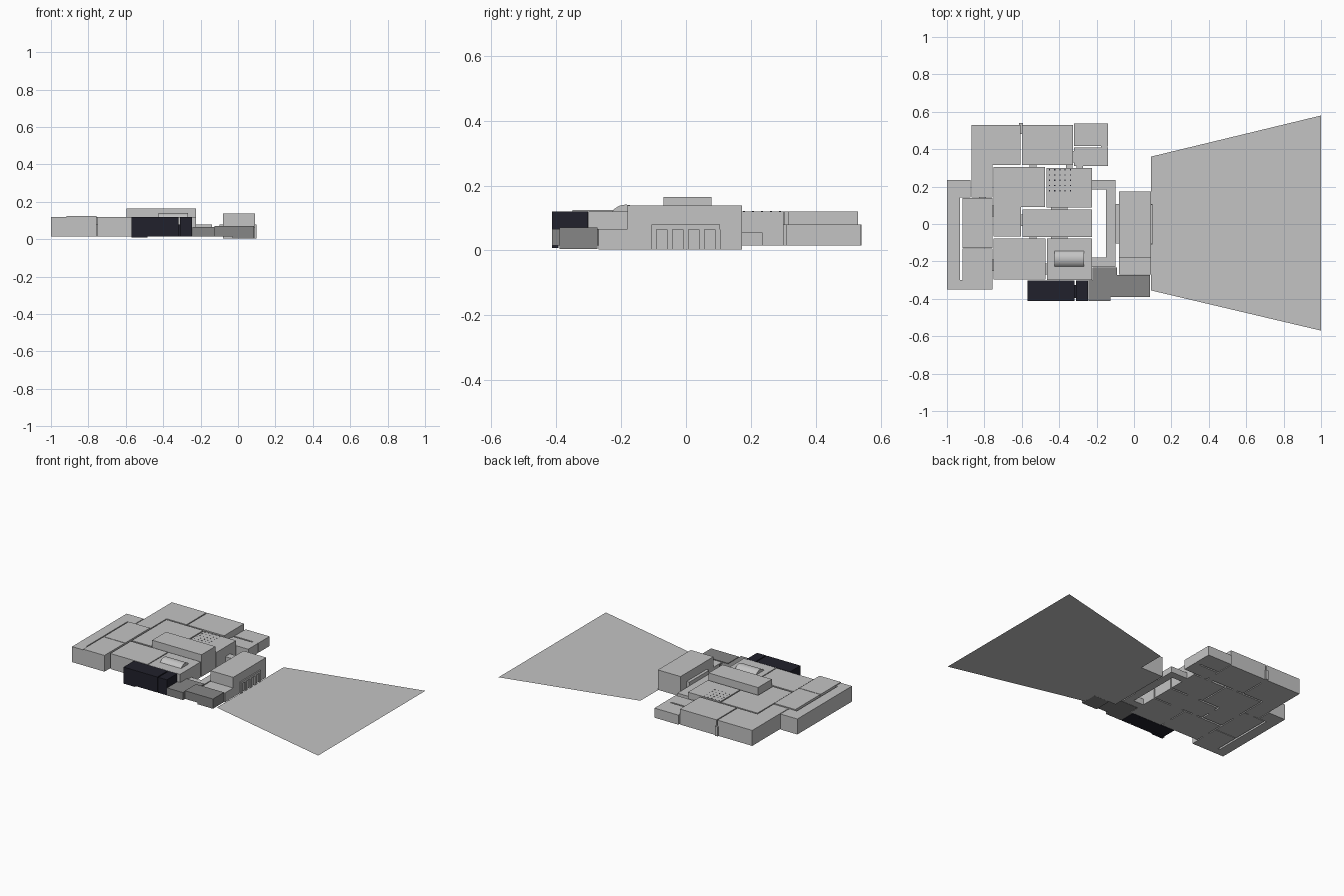
import bpy
import bmesh
import math

default_cube = bpy.data.objects.get("Cube")
if default_cube:
    bpy.data.objects.remove(default_cube, do_unlink=True)

FLOOR = 0.015
ROOF = 0.12
LOW_ROOF = 0.08


def make_material(name, red, green, blue):
    material = bpy.data.materials.new(name)
    material.use_nodes = True
    colour = (red, green, blue, 1)
    material.diffuse_color = colour
    shader = material.node_tree.nodes["Principled BSDF"]
    shader.inputs["Base Color"].default_value = colour
    return material


LIGHT = make_material("light grey", 0.55, 0.55, 0.55)
DARK = make_material("dark grey", 0.24, 0.24, 0.24)
BLACK = make_material("blue black", 0.015, 0.015, 0.025)


def finish(bm, name, material):
    bmesh.ops.recalc_face_normals(bm, faces=bm.faces)
    mesh = bpy.data.meshes.new(name)
    bm.to_mesh(mesh)
    bm.free()
    mesh.materials.append(material)
    obj = bpy.data.objects.new(name, mesh)
    bpy.context.collection.objects.link(obj)
    return obj


def slab(name, outline, bottom=FLOOR, top=ROOF, material=LIGHT):
    """Extrude a plan outline upwards."""
    bm = bmesh.new()
    face = bm.faces.new([bm.verts.new((x, y, bottom)) for x, y in outline])
    if top > bottom:
        result = bmesh.ops.extrude_face_region(bm, geom=[face], use_keep_orig=True)
        raised = [v for v in result["geom"] if isinstance(v, bmesh.types.BMVert)]
        bmesh.ops.translate(bm, vec=(0, 0, top - bottom), verts=raised)
    return finish(bm, name, material)


def block(name, left, right, front, back, bottom=FLOOR, top=ROOF, material=LIGHT):
    outline = [(left, front), (right, front), (right, back), (left, back)]
    return slab(name, outline, bottom, top, material)


def link(x, y, length, along_x, material=LIGHT):
    """Small passage bridging the gap between two neighbouring blocks."""
    half_x, half_y = (length / 2, 0.01) if along_x else (0.01, length / 2)
    block("passage_link", x - half_x, x + half_x, y - half_y, y + half_y,
          top=LOW_ROOF, material=material)


# Flat apron in front of the entrance
slab("apron", [(0.09, -0.355), (1, -0.57), (1, 0.58), (0.09, 0.36)], 0, 0)

# Outer wing with its long groove
slab("outer_wing", [(-1, -0.35), (-0.91, -0.35), (-0.91, -0.3), (-0.93, -0.3),
                    (-0.93, 0.142), (-0.873, 0.142), (-0.873, 0.235), (-1, 0.235)])
block("outer_wing_front_hall", -0.917, -0.757, -0.35, -0.132, top=0.125)
block("outer_wing_rear_hall", -0.917, -0.757, -0.128, 0.138, top=0.125)

# Rear row of blocks
slab("rear_corner_hall", [(-0.868, 0.142), (-0.757, 0.142), (-0.757, 0.315),
                          (-0.607, 0.315), (-0.607, 0.53), (-0.868, 0.53)])
block("rear_middle_hall", -0.6, -0.325, 0.315, 0.53)
block("rear_annex_back", -0.32, -0.14, 0.418, 0.538, top=LOW_ROOF)
block("rear_annex_front", -0.32, -0.14, 0.31, 0.408, top=LOW_ROOF)

# Central blocks
slab("central_hall", [(-0.75, -0.066), (-0.605, -0.066), (-0.605, 0.09),
                      (-0.475, 0.09), (-0.475, 0.305), (-0.75, 0.305)])
block("raised_hall", -0.595, -0.225, -0.07, 0.078, top=0.165)
block("vented_hall", -0.467, -0.225, 0.088, 0.3)
block("front_corner_hall", -0.75, -0.472, -0.297, -0.078)
block("skylight_hall", -0.466, -0.225, -0.3, -0.078)

# Small roof vents
for column in range(5):
    for row in range(5):
        x, y = -0.455 + column * 0.028, 0.175 + row * 0.028
        block("roof_vent", x, x + 0.006, y, y + 0.006, ROOF, ROOF + 0.001, BLACK)


# Curved skylight
def vault(name, left, right, centre, half_width, base, rise, steps=16):
    radius = (half_width ** 2 + rise ** 2) / (2 * rise)
    sweep = math.asin(half_width / radius)
    bm = bmesh.new()
    profile = []
    for i in range(steps + 1):
        angle = sweep * (2 * i / steps - 1)
        y = centre + radius * math.sin(angle)
        z = base + rise - radius * (1 - math.cos(angle))
        profile.append(bm.verts.new((left, y, z)))
    face = bm.faces.new(profile)
    result = bmesh.ops.extrude_face_region(bm, geom=[face], use_keep_orig=True)
    moved = [v for v in result["geom"] if isinstance(v, bmesh.types.BMVert)]
    bmesh.ops.translate(bm, vec=(right - left, 0, 0), verts=moved)
    obj = finish(bm, name, LIGHT)
    bpy.ops.object.select_all(action="DESELECT")
    obj.select_set(True)
    bpy.context.view_layer.objects.active = obj
    bpy.ops.object.shade_smooth_by_angle(angle=math.radians(30))


vault("skylight", -0.425, -0.268, -0.186, 0.042, ROOF - 0.001, 0.022)

# Passages running along x join blocks across a gap in y, and the reverse
for x, y in [(-0.54, 0.31), (-0.345, 0.307), (-0.29, 0.307), (-0.16, 0.413),
             (-0.54, -0.073), (-0.81, 0.14)]:
    link(x, y, 0.035, True)
for x, y in [(-0.4, 0.083), (-0.4, -0.074)]:
    link(x, y, 0.09, True)
for x, y in [(-0.604, 0.51), (-0.753, 0.07), (-0.753, -0.22), (-0.47, -0.24),
             (-0.6, 0.02), (-0.322, 0.36)]:
    link(x, y, 0.06, False)

# Dark front blocks
block("black_hall", -0.57, -0.317, -0.412, -0.302, material=BLACK)
block("black_side_hall", -0.31, -0.245, -0.412, -0.302, material=BLACK)
block("black_hall_foot", -0.57, -0.485, -0.412, -0.392, 0.008, FLOOR, BLACK)
link(-0.313, -0.36, 0.07, False, BLACK)

# Dark grey service rooms beside the entrance
block("service_room", -0.243, -0.125, -0.412, -0.3, top=0.066, material=DARK)
block("service_passage", -0.222, -0.09, -0.3, -0.232, top=0.066, material=DARK)
block("service_gate_room", -0.125, 0.085, -0.39, -0.272, FLOOR, 0.07, DARK)
block("service_gate_foot", -0.03, 0.085, -0.39, -0.272, 0.004, FLOOR, DARK)

# Walkway looping around the courtyard
slab("walkway", [(-0.225, -0.23), (-0.1, -0.23), (-0.1, 0.235), (-0.225, 0.235),
                 (-0.225, 0.185), (-0.15, 0.185), (-0.15, -0.18), (-0.225, -0.18)],
     top=0.055)
block("entrance_back_passage", -0.1, -0.08, -0.105, 0.107, top=LOW_ROOF)

# Entrance building and its side room
block("entrance_hall", -0.08, 0.09, -0.18, 0.173, 0.003, 0.138)
block("entrance_side_room", -0.08, 0.09, -0.27, -0.18, 0.003, 0.066)

# Entrance gate: a lintel on five pillars
block("gate_lintel", 0.09, 0.098, -0.107, 0.105, 0.064, LOW_ROOF)
for i in range(5):
    centre = -0.1 + i * 0.0495
    block("gate_pillar", 0.09, 0.098, centre - 0.0085, centre + 0.0085, 0.003, 0.064)
